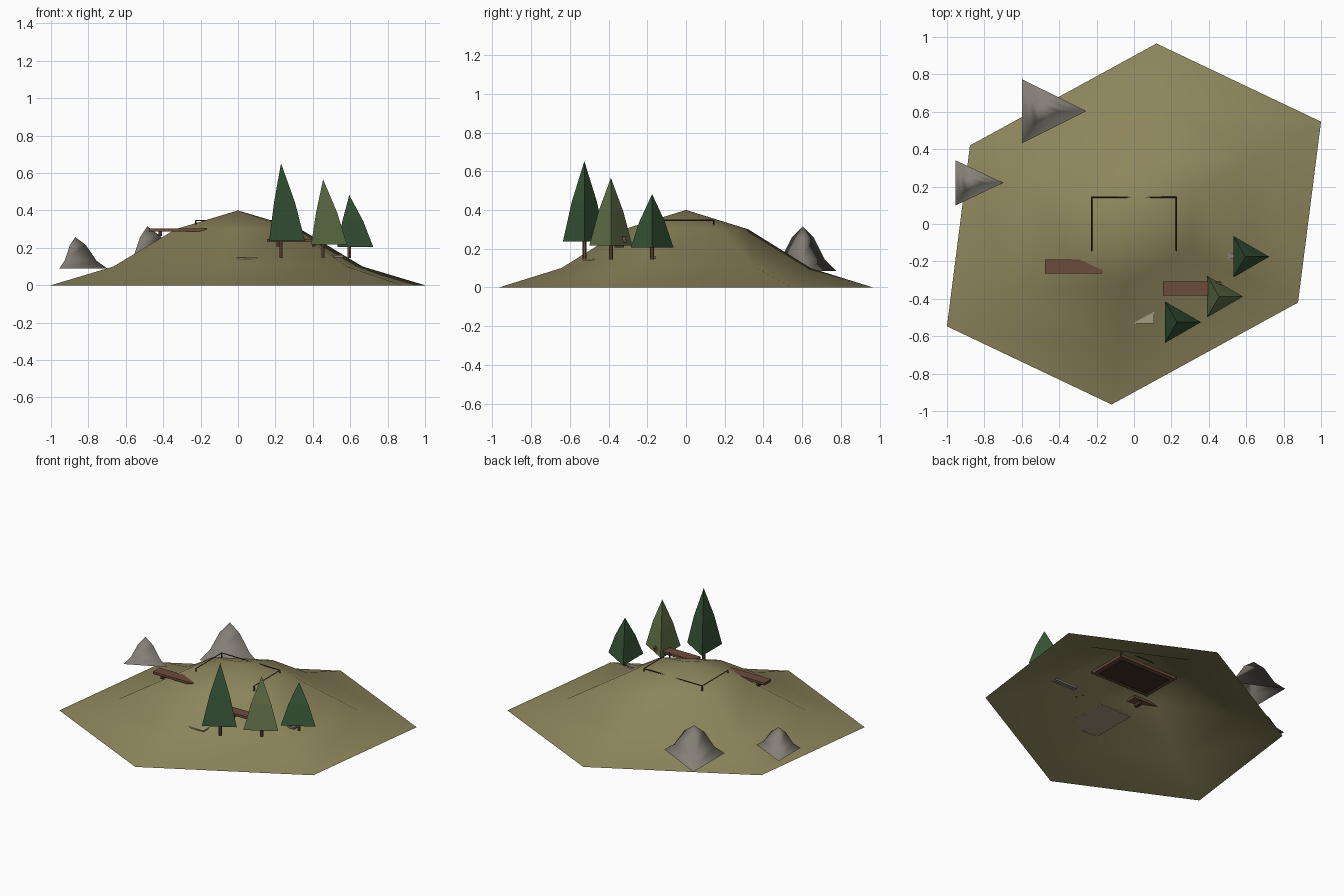
import bpy, bmesh, math
from mathutils import Vector

if "Cube" in bpy.data.objects:
    bpy.data.objects.remove(bpy.data.objects["Cube"])


def material(name, rgb):
    m = bpy.data.materials.new(name)
    m.use_nodes = True
    m.diffuse_color = (*rgb, 1)
    m.node_tree.nodes["Principled BSDF"].inputs["Base Color"].default_value = (*rgb, 1)
    return m


grass = material("olive_grass", (0.27, 0.24, 0.11))
stone = material("grey_stone", (0.23, 0.21, 0.18))
dark_green = material("dark_green", (0.04, 0.095, 0.04))
light_green = material("light_green", (0.13, 0.18, 0.07))
wood = material("red_brown_wood", (0.15, 0.07, 0.045))
dark_wood = material("dark_wood", (0.05, 0.03, 0.02))
sand = material("pale_sand", (0.38, 0.33, 0.21))


def finish(name, bm, mat, smooth=False):
    bmesh.ops.recalc_face_normals(bm, faces=bm.faces)
    mesh = bpy.data.meshes.new(name)
    bm.to_mesh(mesh)
    bm.free()
    mesh.materials.append(mat)
    for p in mesh.polygons:
        p.use_smooth = smooth
    ob = bpy.data.objects.new(name, mesh)
    bpy.context.collection.objects.link(ob)
    return ob


def mound(name, centre, corners, profile, mat, smooth=False, cap=False):
    """Rings shrinking from an outline to a peak; profile = (scale, z)."""
    bm = bmesh.new()
    cx, cy = centre
    rings = [[bm.verts.new((cx + x * s, cy + y * s, z)) for x, y in corners]
             for s, z in profile[:-1]]
    peak = bm.verts.new((cx, cy, profile[-1][1]))
    n = len(corners)
    for i in range(n):
        j = (i + 1) % n
        for a, b in zip(rings, rings[1:]):
            bm.faces.new((a[i], a[j], b[j], b[i]))
        bm.faces.new((rings[-1][i], rings[-1][j], peak))
    if cap:
        bm.faces.new(rings[0][::-1])
    ob = finish(name, bm, mat, smooth)
    if not cap and ob.data.polygons[0].normal.z < 0:
        ob.data.flip_normals()
    return ob


def bump(base, top):
    h = top - base
    return [(1, base), (2 / 3, base + h / 4), (1 / 3, base + h * 0.75), (0, top)]


def box(name, lo, hi, mat):
    bm = bmesh.new()
    bmesh.ops.create_cube(bm, size=1)
    lo, hi = Vector(lo), Vector(hi)
    for v in bm.verts:
        v.co = (lo + hi) / 2 + v.co * (hi - lo)
    return finish(name, bm, mat)


def rod(name, a, b, radius, mat, sides=6):
    bm = bmesh.new()
    a, b = Vector(a), Vector(b)
    bmesh.ops.create_cone(bm, cap_ends=True, segments=sides, radius1=radius,
                          radius2=radius, depth=(b - a).length)
    turn = (b - a).to_track_quat("Z", "Y")
    for v in bm.verts:
        v.co = turn @ v.co + (a + b) / 2
    return finish(name, bm, mat)


# Hill: open six-sided shell
half = [(0.12, 0.965), (-0.877, 0.42), (-1.0, -0.547)]
mound("hill", (0, 0), half + [(-x, -y) for x, y in half], bump(0, 0.4), grass, smooth=True)

# Rocks: three-sided mounds
for name, centre, r, w, base, top in (("large_rock", (-0.485, 0.603), 0.23, 0.172, 0.085, 0.315),
                                      ("small_rock", (-0.87, 0.22), 0.17, 0.121, 0.09, 0.257)):
    mound(name, centre, [(r, 0), (-r / 2, w), (-r / 2, -w)], bump(base, top), stone, smooth=True)

# Trees: three-sided crowns on thin trunks
for i, (x, y, base, top, mat) in enumerate(((0.23, -0.525, 0.237, 0.652, dark_green),
                                            (0.455, -0.388, 0.217, 0.566, light_green),
                                            (0.595, -0.175, 0.205, 0.482, dark_green))):
    r = 0.128
    outline = [(r * math.cos(a), r * math.sin(a)) for a in (k * math.tau / 3 for k in range(3))]
    mound(f"tree_crown_{i + 1}", (x, y), outline,
          [(1, base), (0.58, (base + top) / 2), (0, top)], mat, cap=True)
    rod(f"tree_trunk_{i + 1}", (x, y, 0.145), (x, y, base + 0.02), 0.01, wood)

# Deck sunk in the hilltop, with a dark panel beneath
X, Y, RAIL = 0.226, 0.143, 0.346
box("deck", (-X, -Y, 0.295), (X, Y, 0.314), wood)
box("deck_underside", (-X + 0.03, -Y + 0.03, 0.29), (X - 0.03, Y - 0.03, 0.296), dark_wood)

# Railing on three sides with corner posts
for side, sx in (("right", -1), ("left", 1)):
    rod(f"{side}_rail", (sx * X, -Y, RAIL), (sx * X, Y, RAIL), 0.0035, dark_wood, 4)
    for end, sy in (("front", -1), ("back", 1)):
        rod(f"{end}_{side}_post", (sx * X, sy * Y, 0.295), (sx * X, sy * Y, RAIL),
            0.0045, dark_wood, 4)
rod("back_rail", (-X, Y, RAIL), (X, Y, RAIL), 0.0035, dark_wood, 4)

# Plank benches on the slope
for name, x, y, z in (("right_bench", -0.475, -0.227, 0.288), ("left_bench", 0.155, -0.345, 0.232)):
    box(f"{name}_seat", (x, y - 0.037, z), (x + 0.31, y + 0.037, z + 0.016), wood)
    for k in (0.06, 0.25):
        box(f"{name}_leg_{'a' if k < 0.1 else 'b'}", (x + k - 0.01, y - 0.025, z - 0.025),
            (x + k + 0.01, y + 0.025, z), dark_wood)
rod("small_log", (0.4, -0.322, 0.252), (0.468, -0.322, 0.252), 0.012, wood, 8)

# Flat slabs half buried in the slope
box("path_slab", (-0.14, -0.533, 0.14), (0.106, -0.2, 0.148), sand)
box("stone_slab", (0.34, -0.187, 0.148), (0.565, -0.155, 0.162), stone)
